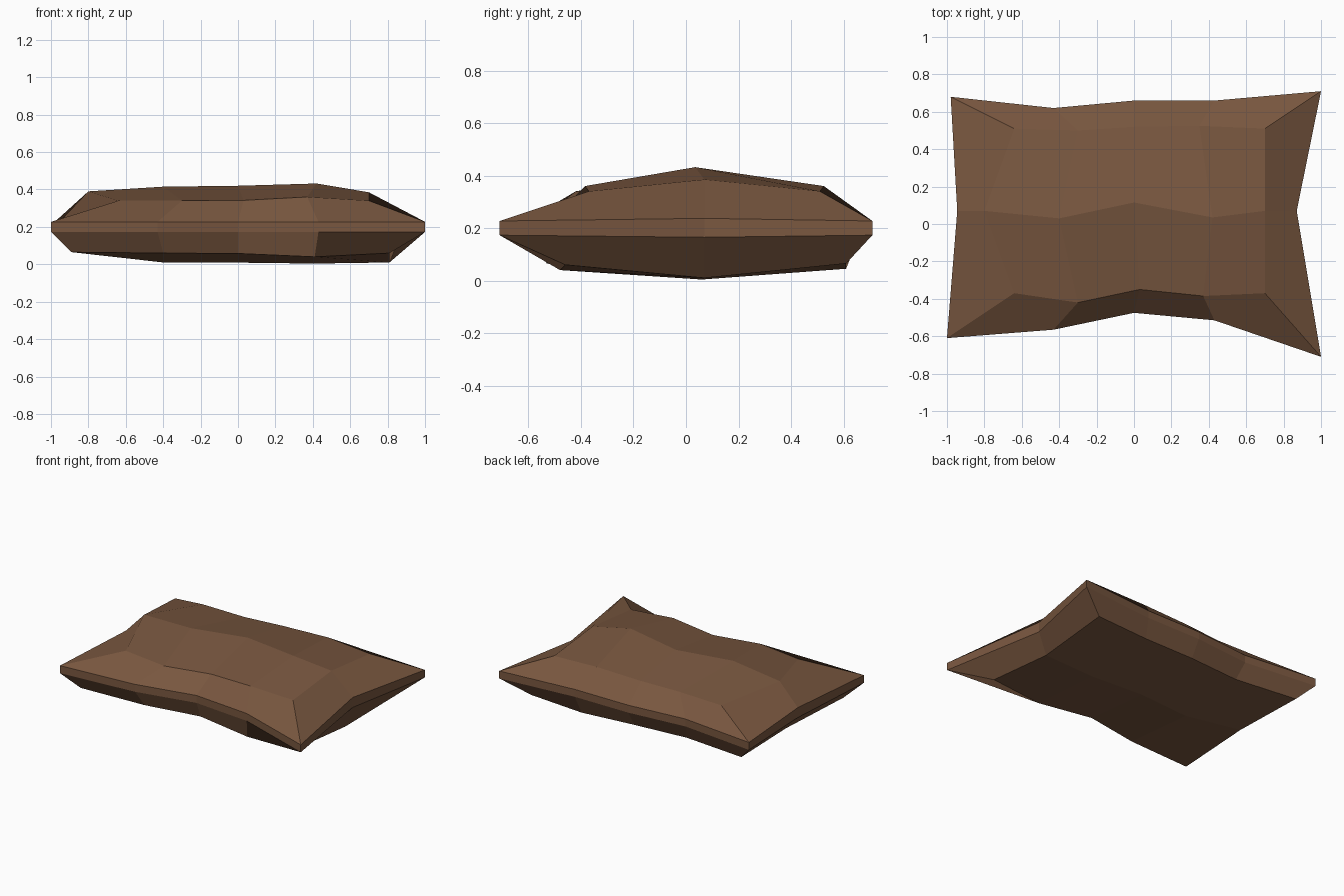
import bpy, bmesh

if "Cube" in bpy.data.objects:
    bpy.data.objects.remove(bpy.data.objects["Cube"])

# One fabric colour
fabric = bpy.data.materials.new("brown fabric")
fabric.diffuse_color = (0.19, 0.095, 0.05, 1)
fabric.use_nodes = True
fabric.node_tree.nodes["Principled BSDF"].inputs["Base Color"].default_value = fabric.diffuse_color

COLS, ROWS = 5, 3

# Seam outline, counter-clockwise from the front left corner
outline = [(-1, -.61), (-.43, -.565), (0, -.475), (.43, -.515), (1, -.71),
           (.87, .07), (1, .71), (.43, .66), (0, .66), (-.43, .62),
           (-.98, .68), (-.945, .07)]

# Puffed panels: rows front to back, columns left to right
top_grid = [
    [(-.64, -.37, .34), (-.3, -.42, .34), (.03, -.35, .342), (.37, -.385, .36), (.7, -.37, .34)],
    [(-.8, .07, .39), (-.4, .03, .415), (0, .115, .42), (.42, .035, .432), (.7, .07, .385)],
    [(-.64, .51, .34), (-.3, .5, .343), (0, .52, .35), (.35, .525, .36), (.7, .51, .34)]]
bottom_grid = [
    [(-.89, -.53, .065), (-.4, -.5, .06), (0, -.43, .058), (.41, -.48, .04), (.81, -.46, .06)],
    [(-.85, .07, .062), (-.4, .05, .01), (0, .08, .009), (.41, .06, .004), (.81, .07, .01)],
    [(-.87, .61, .065), (-.4, .56, .06), (0, .59, .058), (.41, .61, .045), (.81, .61, .065)]]


def rim(grid):
    """Grid border in the same order as the outline."""
    return (grid[0] + [r[-1] for r in grid[1:-1]] + grid[-1][::-1]
            + [r[0] for r in grid[1:-1]][::-1])


def bridge(bm, a, b):
    for i in range(len(a)):
        j = (i + 1) % len(a)
        bm.faces.new((a[i], a[j], b[j], b[i]))


def panel(bm, points):
    grid = [[bm.verts.new(p) for p in row] for row in points]
    for r in range(ROWS - 1):
        for c in range(COLS - 1):
            bm.faces.new((grid[r][c], grid[r][c + 1], grid[r + 1][c + 1], grid[r + 1][c]))
    return rim(grid)


def seam(bm, corner_z, middle_z):
    """Seam loop, spread slightly at the middle of the short sides."""
    return [bm.verts.new((x, y, middle_z if i in (5, 11) else corner_z))
            for i, (x, y) in enumerate(outline)]


# Cushion: bottom panel, seam band, top panel
bm = bmesh.new()
bottom = panel(bm, bottom_grid)
low = seam(bm, .173, .165)
high = seam(bm, .227, .237)
top = panel(bm, top_grid)
for a, b in ((bottom, low), (low, high), (high, top)):
    bridge(bm, a, b)
bmesh.ops.recalc_face_normals(bm, faces=bm.faces)

mesh = bpy.data.meshes.new("cushion")
bm.to_mesh(mesh)
bm.free()
mesh.materials.append(fabric)
bpy.context.collection.objects.link(bpy.data.objects.new("cushion", mesh))
